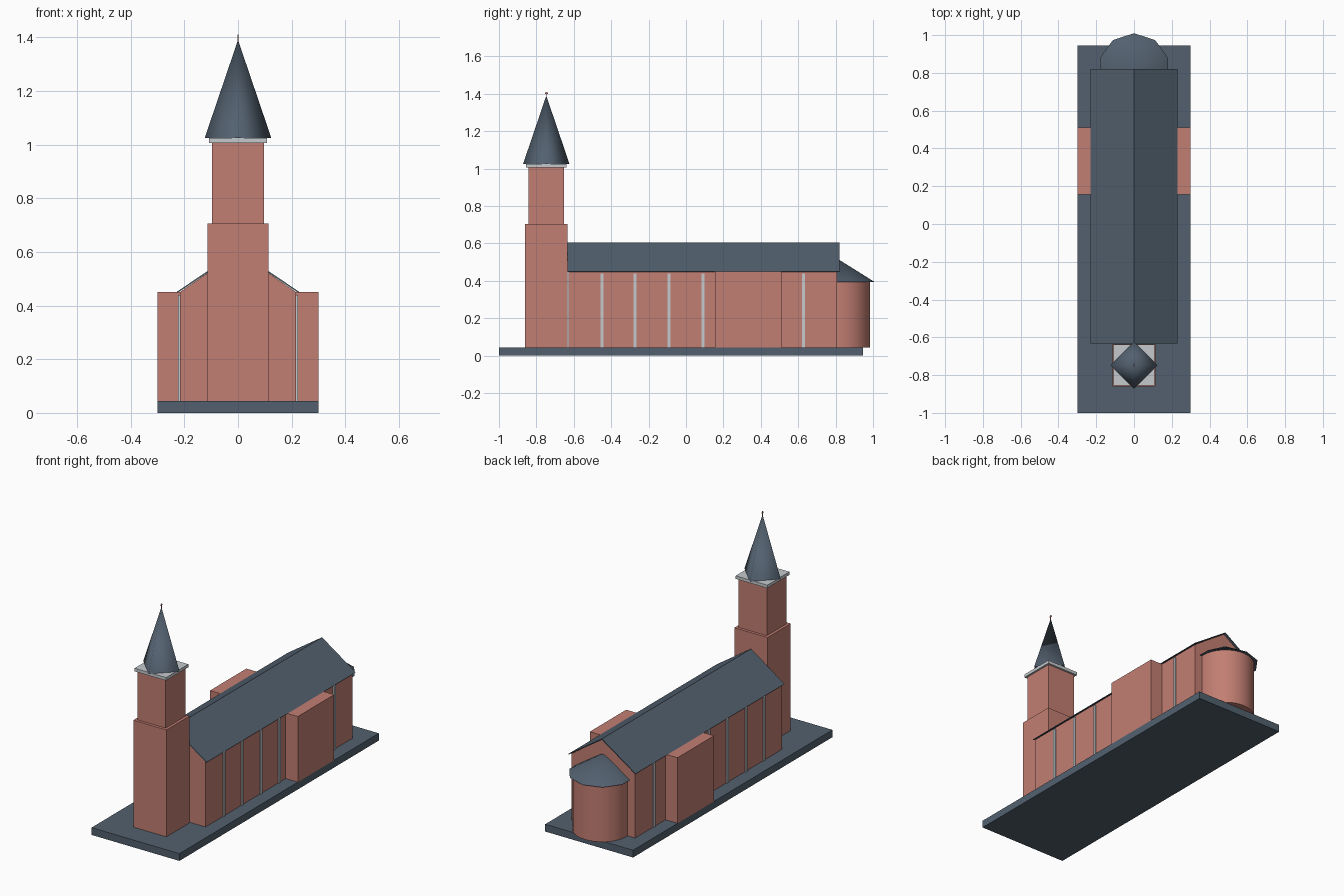
import bpy, bmesh, math
from mathutils import Matrix, Vector

if "Cube" in bpy.data.objects:
    bpy.data.objects.remove(bpy.data.objects["Cube"], do_unlink=True)


def material(name, rgb):
    m = bpy.data.materials.new(name)
    m.use_nodes = True
    m.diffuse_color = (*rgb, 1)
    m.node_tree.nodes["Principled BSDF"].inputs["Base Color"].default_value = (*rgb, 1)
    return m


brick = material("brick", (0.54, 0.21, 0.17))
slate = material("slate", (0.085, 0.118, 0.158))
stone = material("pale stone", (0.56, 0.59, 0.61))


def finish(name, bm, mat):
    bmesh.ops.recalc_face_normals(bm, faces=bm.faces)
    me = bpy.data.meshes.new(name)
    bm.to_mesh(me)
    bm.free()
    me.materials.append(mat)
    ob = bpy.data.objects.new(name, me)
    bpy.context.collection.objects.link(ob)
    return ob


def box(name, mat, x, y, z):
    """Box from (min, max) pairs."""
    bm = bmesh.new()
    size = [b - a for a, b in (x, y, z)]
    mid = [(a + b) / 2 for a, b in (x, y, z)]
    bmesh.ops.create_cube(bm, size=1, matrix=Matrix.Translation(mid) @ Matrix.Diagonal((*size, 1)))
    return finish(name, bm, mat)


def prism(name, mat, profile, y0, y1):
    """Extrude an x-z profile along y."""
    bm = bmesh.new()
    face = bm.faces.new([bm.verts.new((x, y0, z)) for x, z in profile])
    ext = bmesh.ops.extrude_face_region(bm, geom=[face])
    verts = [v for v in ext["geom"] if isinstance(v, bmesh.types.BMVert)]
    bmesh.ops.translate(bm, verts=verts, vec=Vector((0, y1 - y0, 0)))
    return finish(name, bm, mat)


def cone(name, mat, sides, r0, r1, y, z0, z1, turn=0):
    """Smooth-sided cone or cylinder with flat caps."""
    bm = bmesh.new()
    bmesh.ops.create_cone(bm, cap_ends=True, segments=sides, radius1=r0, radius2=r1, depth=z1 - z0,
                          matrix=Matrix.Translation((0, y, (z0 + z1) / 2)) @ Matrix.Rotation(turn, 4, "Z"))
    bm.normal_update()
    for f in bm.faces:
        f.smooth = abs(f.normal.z) < 0.99
    return finish(name, bm, mat)


GROUND, EAVE, RIDGE = 0.045, 0.45, 0.605
TOWER_Y = -0.747

# Plinth
box("plinth", slate, (-0.3, 0.3), (-1, 0.945), (0, GROUND))

# Nave with gables, and its thin roof
prism("nave", brick, [(-0.217, GROUND), (0.217, GROUND), (0.217, EAVE), (0, RIDGE - 0.006),
                      (-0.217, EAVE)], -0.627, 0.806)
prism("nave_roof", slate, [(-0.23, EAVE), (0, RIDGE), (0.23, EAVE), (0.226, EAVE - 0.003),
                           (0, RIDGE - 0.007), (-0.226, EAVE - 0.003)], -0.633, 0.82)

# Side wings
box("side_wings", brick, (-0.3, 0.3), (0.155, 0.51), (GROUND, EAVE))

# Slim pale windows on both long walls
for side in (-1, 1):
    for y in (-0.45, -0.272, -0.09, 0.09, 0.627):
        xs = sorted((side * 0.215, side * 0.224))
        box("window_strip", stone, xs, (y - 0.008, y + 0.008), (GROUND, 0.44))

# Rounded apse with a faceted conical roof
cone("apse", brick, 32, 0.165, 0.165, 0.82, GROUND, 0.395)
cone("apse_roof", slate, 10, 0.19, 0, 0.82, 0.393, 0.512)

# Tower in two stages, cornice and spire
for name, mat, half, z in (("tower_base", brick, 0.113, (GROUND, 0.705)),
                           ("tower_belfry", brick, 0.096, (0.705, 1.006)),
                           ("tower_cornice", stone, 0.108, (1.006, 1.025))):
    box(name, mat, (-half, half), (TOWER_Y - half, TOWER_Y + half), z)
cone("spire", slate, 4, 0.124, 0, TOWER_Y, 1.025, 1.39)

# Small cross on the spire
box("cross_post", brick, (-0.002, 0.002), (TOWER_Y - 0.002, TOWER_Y + 0.002), (1.38, 1.411))
box("cross_arm", brick, (-0.002, 0.002), (TOWER_Y - 0.008, TOWER_Y + 0.008), (1.4, 1.406))
